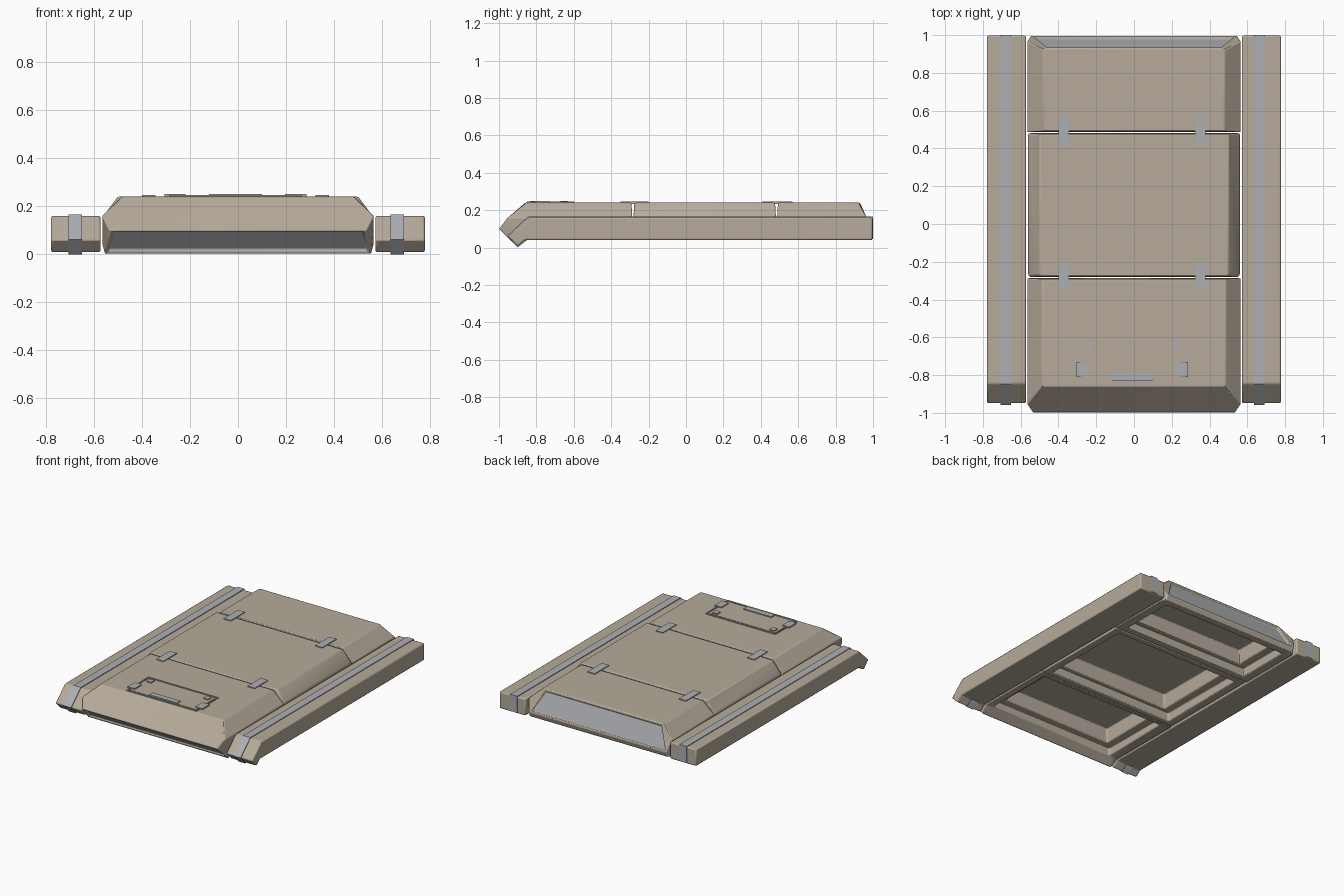
import bpy, bmesh, math
from mathutils import Vector

if "Cube" in bpy.data.objects:
    bpy.data.objects.remove(bpy.data.objects["Cube"])


def material(name, rgb):
    m = bpy.data.materials.new(name)
    m.diffuse_color = (*rgb, 1)
    m.use_nodes = True
    m.node_tree.nodes["Principled BSDF"].inputs["Base Color"].default_value = m.diffuse_color
    return m


TAN = material("tan_paint", (0.47, 0.41, 0.33))
GREY = material("grey_trim", (0.42, 0.43, 0.45))


def finish(bm, name, mats, bevel=0.0, angle=30):
    bmesh.ops.recalc_face_normals(bm, faces=bm.faces[:])
    me = bpy.data.meshes.new(name)
    bm.to_mesh(me)
    bm.free()
    ob = bpy.data.objects.new(name, me)
    bpy.context.collection.objects.link(ob)
    for m in mats:
        me.materials.append(m)
    if bevel:
        mod = ob.modifiers.new("bevel", "BEVEL")
        mod.width = bevel
        mod.segments = 2
        mod.limit_method = "ANGLE"
    bpy.context.view_layer.objects.active = ob
    ob.select_set(True)
    bpy.ops.object.shade_smooth_by_angle(angle=math.radians(angle))
    ob.select_set(False)
    return ob


def box(name, x0, x1, y0, y1, z0, z1, mat, bevel=0.0):
    bm = bmesh.new()
    bmesh.ops.create_cube(bm, size=1)
    for v in bm.verts:
        v.co = ((x0 + x1) / 2 + v.co.x * (x1 - x0),
                (y0 + y1) / 2 + v.co.y * (y1 - y0),
                (z0 + z1) / 2 + v.co.z * (z1 - z0))
    return finish(bm, name, [mat], bevel)


def extrude_yz(name, profile, x0, x1, mat, bevel=0.0):
    bm = bmesh.new()
    f = bm.faces.new([bm.verts.new((x0, y, z)) for y, z in profile])
    r = bmesh.ops.extrude_face_region(bm, geom=[f])
    for v in r["geom"]:
        if isinstance(v, bmesh.types.BMVert):
            v.co.x = x1
    return finish(bm, name, [mat], bevel)


def ring(bm, hx, y_end, y_in, z_end, z_side, c, cx, flip):
    # six-point outline with clipped corners at the outer end
    pts = [(-hx, y_in, z_side), (-hx, y_end + c, z_side), (-hx + cx, y_end, z_end),
           (hx - cx, y_end, z_end), (hx, y_end + c, z_side), (hx, y_in, z_side)]
    return [bm.verts.new((x, y * flip, z)) for x, y, z in pts]


def panel(name, rings, flip=1, grey_normal=None, bevel=0.008):
    # shell lofted from the inner ceiling, round the rim, up to the top
    bm = bmesh.new()
    loops = [ring(bm, *r, flip) for r in rings]
    for a, b in zip(loops, loops[1:]):
        for i in range(6):
            bm.faces.new((a[i], a[(i + 1) % 6], b[(i + 1) % 6], b[i]))
    bm.faces.new(loops[0])
    bm.faces.new(loops[-1])
    bmesh.ops.recalc_face_normals(bm, faces=bm.faces[:])
    if grey_normal:
        # recessed grey plate on the end face
        n = Vector(grey_normal).normalized()
        ends = [f for f in bm.faces if abs(f.calc_center_median().y) > 0.9]
        face = max(ends, key=lambda f: f.normal.dot(n))
        bmesh.ops.inset_region(bm, faces=[face], thickness=0.018, depth=0)
        bmesh.ops.inset_region(bm, faces=[face], thickness=0.006, depth=-0.014)
        face.material_index = 1
    return finish(bm, name, [TAN, GREY], bevel, 40)


# central cover: front, middle and rear panels
# ring: half width, outer y, inner y, end z, side z, corner length, corner width
panel("front_panel", [
    (0.43, -0.79, -0.37, 0.20, 0.20, 0.01, 0.01),
    (0.44, -0.80, -0.36, 0.10, 0.10, 0.01, 0.01),
    (0.50, -0.85, -0.33, 0.10, 0.10, 0.01, 0.01),
    (0.50, -0.85, -0.33, 0.05, 0.05, 0.01, 0.01),
    (0.565, -0.90, -0.287, 0.0, 0.04, 0.05, 0.01),
    (0.565, -1.0, -0.287, 0.10, 0.16, 0.045, 0.03),
    (0.485, -0.86, -0.292, 0.24, 0.24, 0.01, 0.01)], 1, (0, -1, -1))
panel("middle_panel", [
    (0.43, -0.20, 0.40, 0.20, 0.20, 0.01, 0.01),
    (0.44, -0.21, 0.41, 0.10, 0.10, 0.01, 0.01),
    (0.50, -0.24, 0.44, 0.10, 0.10, 0.01, 0.01),
    (0.50, -0.24, 0.44, 0.04, 0.04, 0.01, 0.01),
    (0.56, -0.281, 0.481, 0.04, 0.04, 0.01, 0.01),
    (0.56, -0.281, 0.481, 0.16, 0.16, 0.01, 0.01),
    (0.50, -0.276, 0.476, 0.24, 0.24, 0.01, 0.01)])
panel("rear_panel", [
    (0.43, -0.87, -0.57, 0.20, 0.20, 0.01, 0.01),
    (0.44, -0.88, -0.56, 0.10, 0.10, 0.01, 0.01),
    (0.50, -0.93, -0.53, 0.10, 0.10, 0.01, 0.01),
    (0.50, -0.93, -0.53, 0.04, 0.04, 0.01, 0.01),
    (0.565, -0.985, -0.487, 0.04, 0.04, 0.03, 0.02),
    (0.565, -0.997, -0.487, 0.075, 0.16, 0.03, 0.02),
    (0.48, -0.93, -0.492, 0.24, 0.24, 0.01, 0.01)], -1, (0, 1, 0.4))

# side rails with drooping noses, and the grey strips wrapped along them
rail = [(0.997, 0.16), (-0.845, 0.16), (-0.952, 0.06), (-0.90, 0.006),
        (-0.86, 0.04), (0.997, 0.04)]
strip = [(1.0, 0.165), (-0.847, 0.165), (-0.958, 0.062), (-0.90, 0.0),
         (-0.855, 0.036), (-0.84, 0.06), (0.98, 0.06), (0.98, 0.045), (1.0, 0.045)]
for side, s in (("left", -1), ("right", 1)):
    extrude_yz(side + "_rail", rail, s * 0.572, s * 0.778, TAN, 0.008)
    mid = s * 0.67 - 0.008
    extrude_yz(side + "_strip", strip, mid - 0.028, mid + 0.028, GREY)

# flat clips bridging the panel seams
for x in (-0.372, 0.35):
    for label, y0, y1 in (("front", -0.35, -0.20), ("rear", 0.41, 0.57)):
        side = "left" if x < 0 else "right"
        box(f"{side}_{label}_clip", x - 0.028, x + 0.028, y0, y1, 0.232, 0.246, GREY)

# hatch on the front panel: thin double rim, plate and latches
box("hatch_plate", -0.272, 0.252, -0.832, -0.618, 0.23, 0.243, TAN)
for label, x0, x1, y0, y1 in (("front", -0.287, 0.267, -0.85, -0.841),
                              ("rear", -0.287, 0.267, -0.609, -0.60),
                              ("left", -0.287, -0.279, -0.841, -0.609),
                              ("right", 0.259, 0.267, -0.841, -0.609)):
    box("hatch_rim_" + label, x0, x1, y0, y1, 0.23, 0.246, TAN)
for label, x0, x1, y0, y1 in (("left_latch", -0.305, -0.25, -0.81, -0.73),
                              ("right_latch", 0.23, 0.285, -0.81, -0.73),
                              ("front_latch", -0.12, 0.10, -0.832, -0.792),
                              ("left_stud", -0.255, -0.218, -0.67, -0.63),
                              ("right_stud", 0.195, 0.232, -0.67, -0.63)):
    box("hatch_" + label, x0, x1, y0, y1, 0.23, 0.25, GREY)
